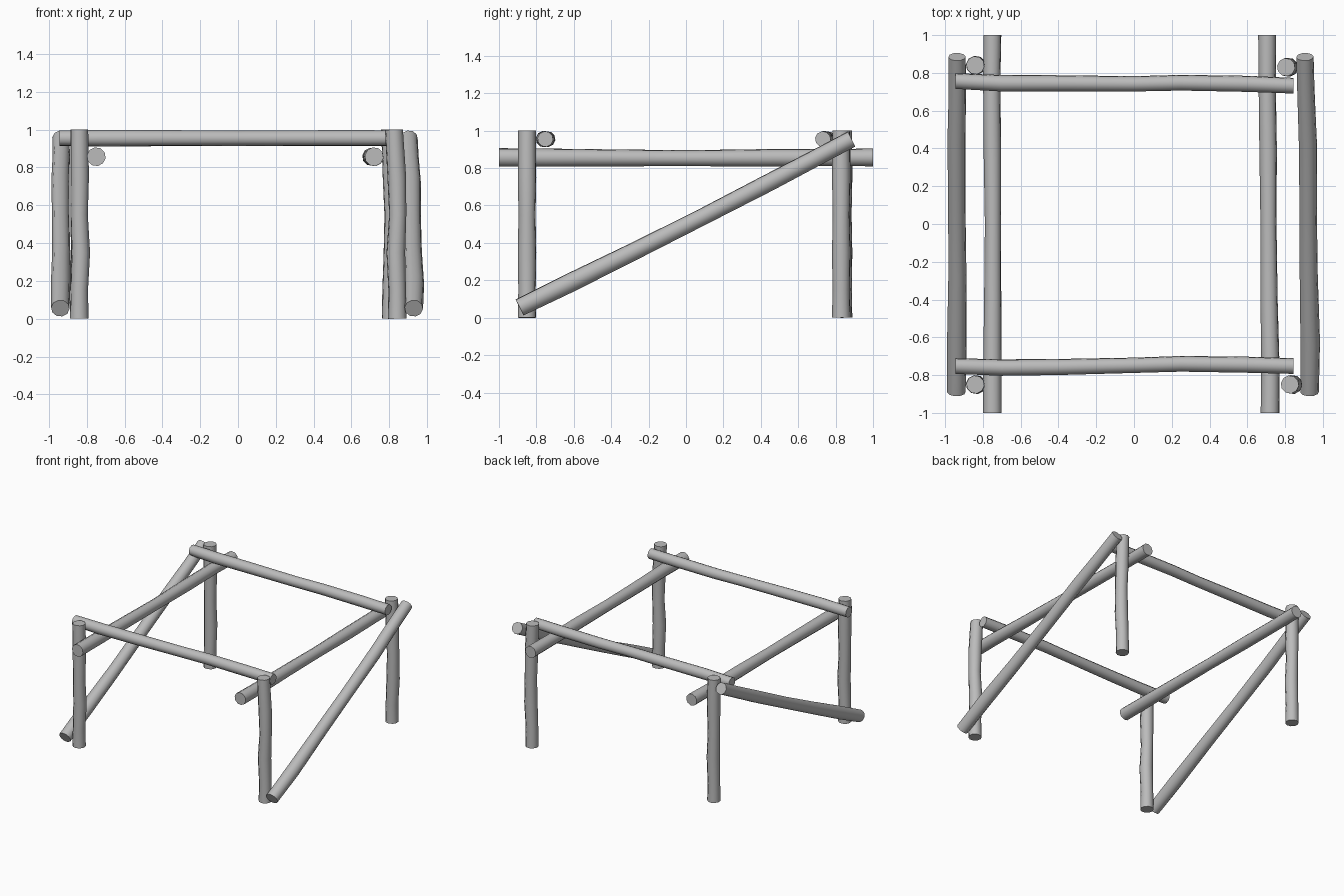
import bpy, bmesh, math
from mathutils import Vector

old = bpy.data.objects.get("Cube")
if old:
    bpy.data.objects.remove(old, do_unlink=True)

SIDES = 10

wood = bpy.data.materials.new("weathered grey wood")
wood.use_nodes = True
wood.diffuse_color = (0.5, 0.5, 0.5, 1)
wood.node_tree.nodes["Principled BSDF"].inputs["Base Color"].default_value = (0.5, 0.5, 0.5, 1)


def log(name, points, radii):
    """Loft a slightly crooked round log through the given centres."""
    points = [Vector(p) for p in points]
    axis = (points[-1] - points[0]).normalized()
    side = axis.orthogonal().normalized()
    up = axis.cross(side)
    bm = bmesh.new()
    rings = []
    for i, p in enumerate(points):
        r = radii[i % len(radii)]
        ring = []
        for k in range(SIDES):
            a = math.tau * (k + 0.5) / SIDES
            ring.append(bm.verts.new(p + (side * math.cos(a) + up * math.sin(a)) * r))
        rings.append(ring)
    for a, b in zip(rings, rings[1:]):
        for k in range(SIDES):
            n = (k + 1) % SIDES
            bm.faces.new((a[k], a[n], b[n], b[k]))
    bm.faces.new(rings[0][::-1])
    bm.faces.new(rings[-1])
    bmesh.ops.recalc_face_normals(bm, faces=bm.faces)
    mesh = bpy.data.meshes.new(name)
    bm.to_mesh(mesh)
    bm.free()
    mesh.materials.append(wood)
    ob = bpy.data.objects.new(name, mesh)
    bpy.context.collection.objects.link(ob)
    bpy.ops.object.select_all(action='DESELECT')
    ob.select_set(True)
    bpy.context.view_layer.objects.active = ob
    bpy.ops.object.shade_smooth_by_angle(angle=math.radians(50))
    return ob


# Corner posts: x at each height, from the ground up
heights = (0, 0.15, 0.35, 0.55, 0.75, 1)
posts = {
    "front_right_post": (-0.85, (-.84, -.84, -.832, -.84, -.838, -.84)),
    "back_right_post": (0.84, (-.84, -.84, -.835, -.84, -.838, -.84)),
    "front_left_post": (-0.85, (.842, .842, .835, .845, .84, .825)),
    "back_left_post": (0.83, (.81, .81, .82, .82, .815, .805)),
}
for name, (y, xs) in posts.items():
    log(name, [(x, y, z) for x, z in zip(xs, heights)],
        (.05, .047, .05, .046, .05, .048))

# Side rails running front to back
steps = (-1, -0.75, -0.4, 0, 0.4, 0.75, 1)
rails = {
    "right_side_rail": (-.75, -.75, -.748, -.747, -.75, -.753, -.75),
    "left_side_rail": (.72, .722, .715, .712, .71, .705, .705),
}
for name, xs in rails.items():
    log(name, [(x, y, 0.857 - 0.004 * (1 - abs(y))) for x, y in zip(xs, steps)],
        (.05, .049, .046, .043, .047, .046, .048))

# Cross rails resting on the side rails
spans = (-.945, -.7, -.4, 0, .25, .6, .845)
crosses = {
    "front_cross_rail": (-.752, -.76, -.757, -.748, -.74, -.745, -.752),
    "back_cross_rail": (.757, .745, .745, .742, .748, .742, .732),
}
for name, ys in crosses.items():
    log(name, [(x, y, 0.955) for x, y in zip(spans, ys)],
        (.042, .044, .043, .041, .042, .043, .042))

# Diagonal braces outside the posts, low at the front and high at the back
fractions = (0, .15, .35, .55, .75, .9, 1)
braces = {
    "right_brace": (-.94, -.938, -.935, -.938, -.94, -.935, -.937),
    "left_brace": (.93, .933, .925, .922, .92, .91, .905),
}
for name, xs in braces.items():
    log(name, [(x, -.89 + 1.775 * t, .055 + .9 * t - .012 * math.sin(math.pi * t))
               for x, t in zip(xs, fractions)],
        (.049, .052, .048, .046, .048, .046, .046))
